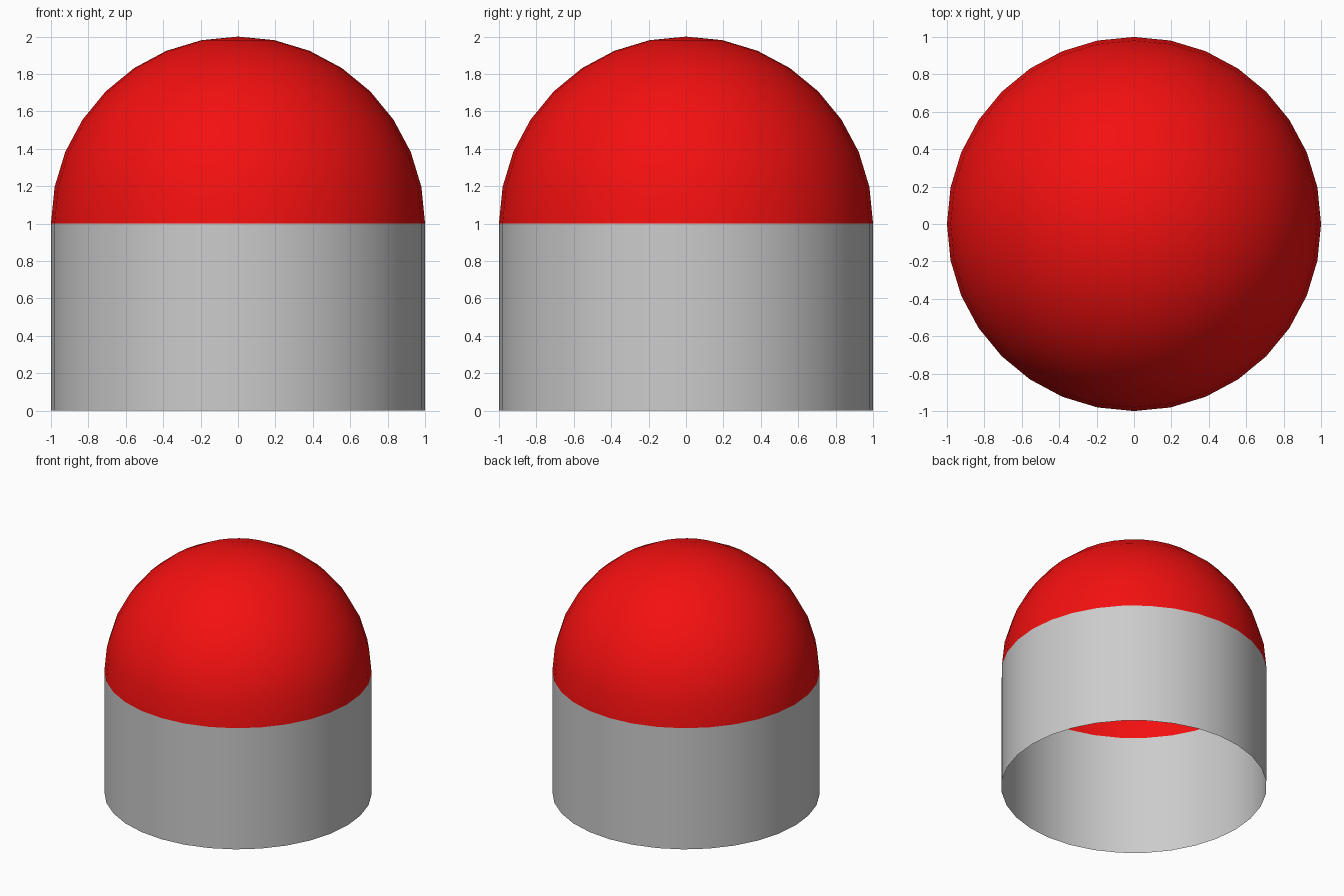
import bpy
import bmesh

if "Cube" in bpy.data.objects:
    bpy.data.objects.remove(bpy.data.objects["Cube"])

SEGMENTS = 32


def add_object(name, bm):
    for face in bm.faces:
        face.smooth = True
    mesh = bpy.data.meshes.new(name)
    bm.to_mesh(mesh)
    bm.free()
    obj = bpy.data.objects.new(name, mesh)
    bpy.context.collection.objects.link(obj)
    return obj


# Open tube forming the wall
bm = bmesh.new()
bmesh.ops.create_cone(bm, cap_ends=False, segments=SEGMENTS,
                      radius1=1, radius2=1, depth=1)
bmesh.ops.translate(bm, verts=bm.verts, vec=(0, 0, 0.5))
add_object("wall", bm)

# Open half sphere forming the dome
bm = bmesh.new()
bmesh.ops.create_uvsphere(bm, u_segments=SEGMENTS, v_segments=16, radius=1)
lower = [v for v in bm.verts if v.co.z < -0.01]
bmesh.ops.delete(bm, geom=lower, context='VERTS')
bmesh.ops.translate(bm, verts=bm.verts, vec=(0, 0, 1))
dome = add_object("dome", bm)

red = bpy.data.materials.new("red")
red.diffuse_color = (0.9, 0.005, 0.005, 1)
red.use_nodes = True
red.node_tree.nodes["Principled BSDF"].inputs["Base Color"].default_value = red.diffuse_color
dome.data.materials.append(red)
